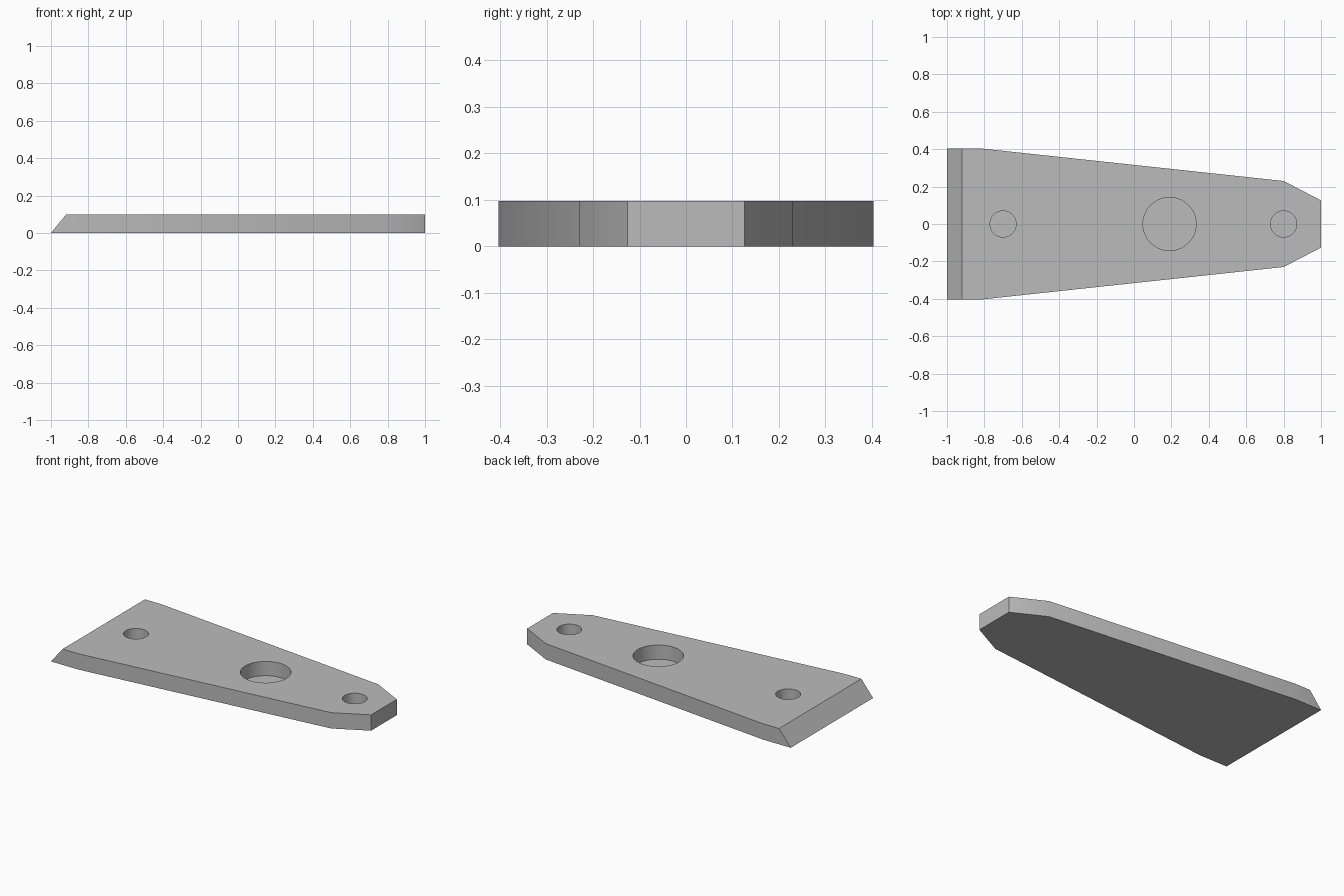
import bpy
import bmesh
from math import radians

HEIGHT = 0.098
FLOOR = 0.01      # thickness left under the blind holes
BEVEL = 0.08      # run of the sloped wide end

cube = bpy.data.objects.get("Cube")
if cube:
    bpy.data.objects.remove(cube, do_unlink=True)

# Single grey material
grey = bpy.data.materials.new("plain_grey")
grey.use_nodes = True
colour = (0.5, 0.5, 0.5, 1)
grey.diffuse_color = colour
grey.node_tree.nodes["Principled BSDF"].inputs["Base Color"].default_value = colour

# Tapered plate: half outline mirrored across the long axis, then extruded
half = [(-1, -0.403), (-0.81, -0.403), (0.8, -0.23), (1, -0.126)]
outline = half + [(x, -y) for x, y in reversed(half)]
bm = bmesh.new()
base = bm.faces.new([bm.verts.new((x, y, 0)) for x, y in outline])
raised = bmesh.ops.extrude_face_region(bm, geom=[base])["geom"]
for v in raised:
    if isinstance(v, bmesh.types.BMVert):
        v.co.z = HEIGHT
        # Slope the wide end by pulling its top edge inwards
        if v.co.x < -0.99:
            v.co.x += BEVEL
bmesh.ops.recalc_face_normals(bm, faces=bm.faces)
mesh = bpy.data.meshes.new("tapered_plate")
bm.to_mesh(mesh)
bm.free()
mesh.materials.append(grey)
plate = bpy.data.objects.new("tapered_plate", mesh)
bpy.context.collection.objects.link(plate)


def cut_blind_hole(x, radius):
    """Sink a round hole into the top of the plate."""
    depth = 0.2
    bpy.ops.mesh.primitive_cylinder_add(
        vertices=64, radius=radius, depth=depth, location=(x, 0, FLOOR + depth / 2))
    cutter = bpy.context.object
    cutter.name = "hole_cutter"
    cutter.hide_render = True
    cutter.data.materials.append(grey)
    mod = plate.modifiers.new("hole", "BOOLEAN")
    mod.operation = "DIFFERENCE"
    mod.solver = "EXACT"
    mod.object = cutter
    bpy.context.view_layer.objects.active = plate
    bpy.ops.object.modifier_apply(modifier=mod.name)
    bpy.data.objects.remove(cutter, do_unlink=True)


# Two bolt holes and one large hole
for x, radius in ((-0.7, 0.07), (0.19, 0.142), (0.8, 0.07)):
    cut_blind_hole(x, radius)

# Smooth the walls, keep the rims and corners sharp
bpy.ops.object.select_all(action="DESELECT")
plate.select_set(True)
bpy.context.view_layer.objects.active = plate
bpy.ops.object.shade_smooth_by_angle(angle=radians(30))
